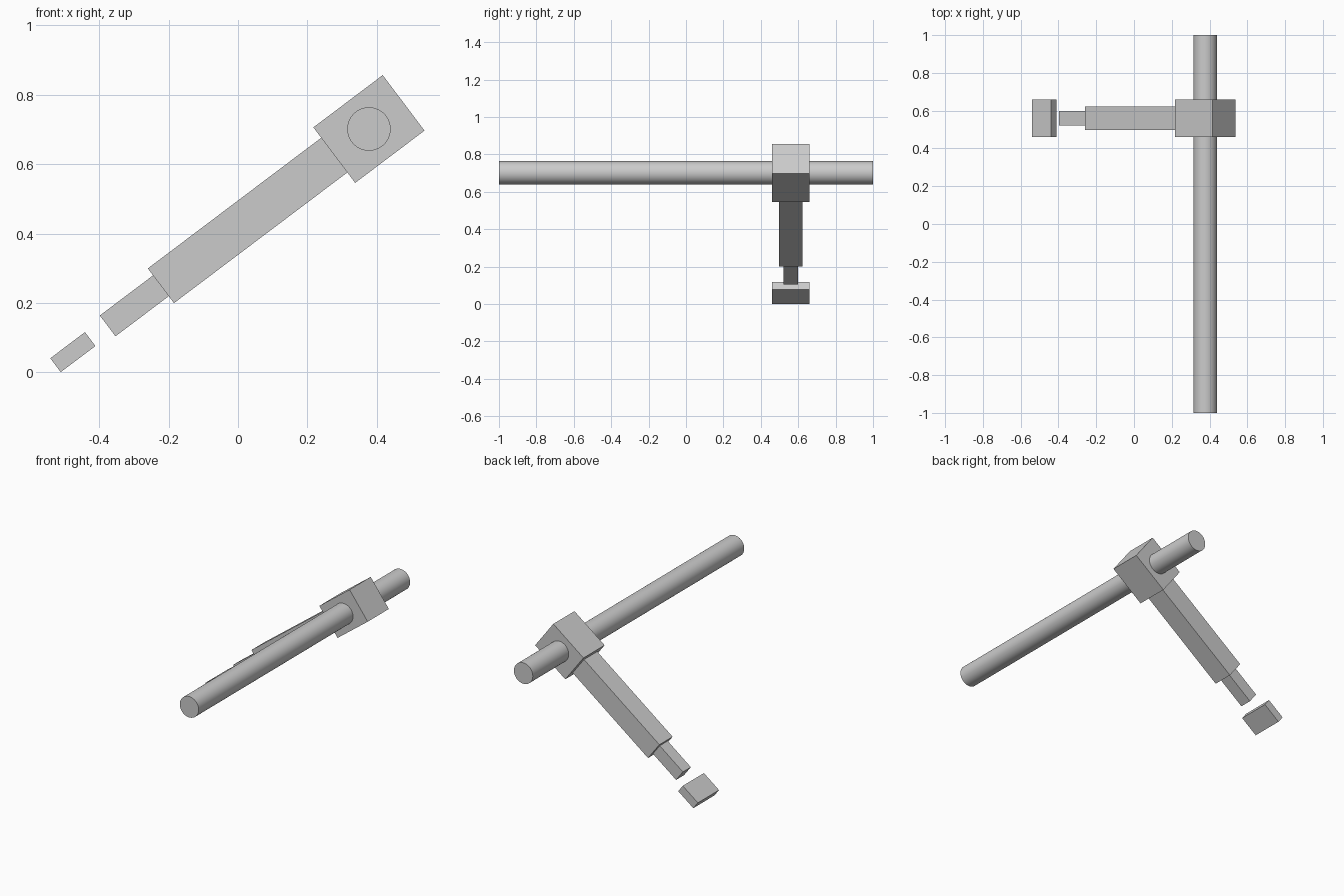
import bpy
from math import radians, cos, sin

cube = bpy.data.objects.get("Cube")
if cube:
    bpy.data.objects.remove(cube, do_unlink=True)

# Single plain grey
grey = bpy.data.materials.new("plain_grey")
grey.use_nodes = True
colour = (0.6, 0.6, 0.6, 1)
grey.diffuse_color = colour
grey.node_tree.nodes["Principled BSDF"].inputs["Base Color"].default_value = colour

# The arm slopes down from the rod centre
PIVOT_X, PIVOT_Y, PIVOT_Z = 0.377, 0.56, 0.701
TILT = radians(37)


def arm_box(name, start, end, width, depth):
    """Box along the sloping arm; start and end are distances below the pivot."""
    mid = (start + end) / 2
    bpy.ops.mesh.primitive_cube_add(
        size=1,
        location=(PIVOT_X - mid * cos(TILT), PIVOT_Y, PIVOT_Z - mid * sin(TILT)),
        rotation=(0, -TILT, 0))
    obj = bpy.context.object
    obj.name = name
    obj.scale = (end - start, depth, width)
    bpy.ops.object.transform_apply(location=False, rotation=False, scale=True)
    obj.data.materials.append(grey)


# Sliding block, stepped arm and detached end plate
arm_box("clamp_block", -0.125, 0.125, 0.2, 0.2)
arm_box("arm", 0.125, 0.75, 0.125, 0.125)
arm_box("arm_tip", 0.75, 0.942, 0.075, 0.075)
arm_box("end_plate", 1.005, 1.13, 0.05, 0.2)

# Long round rod through the block
bpy.ops.mesh.primitive_cylinder_add(
    vertices=64, radius=0.0625, depth=2,
    location=(PIVOT_X, 0, PIVOT_Z), rotation=(radians(90), 0, 0))
rod = bpy.context.object
rod.name = "rod"
rod.data.materials.append(grey)
bpy.ops.object.shade_smooth_by_angle(angle=radians(30))
